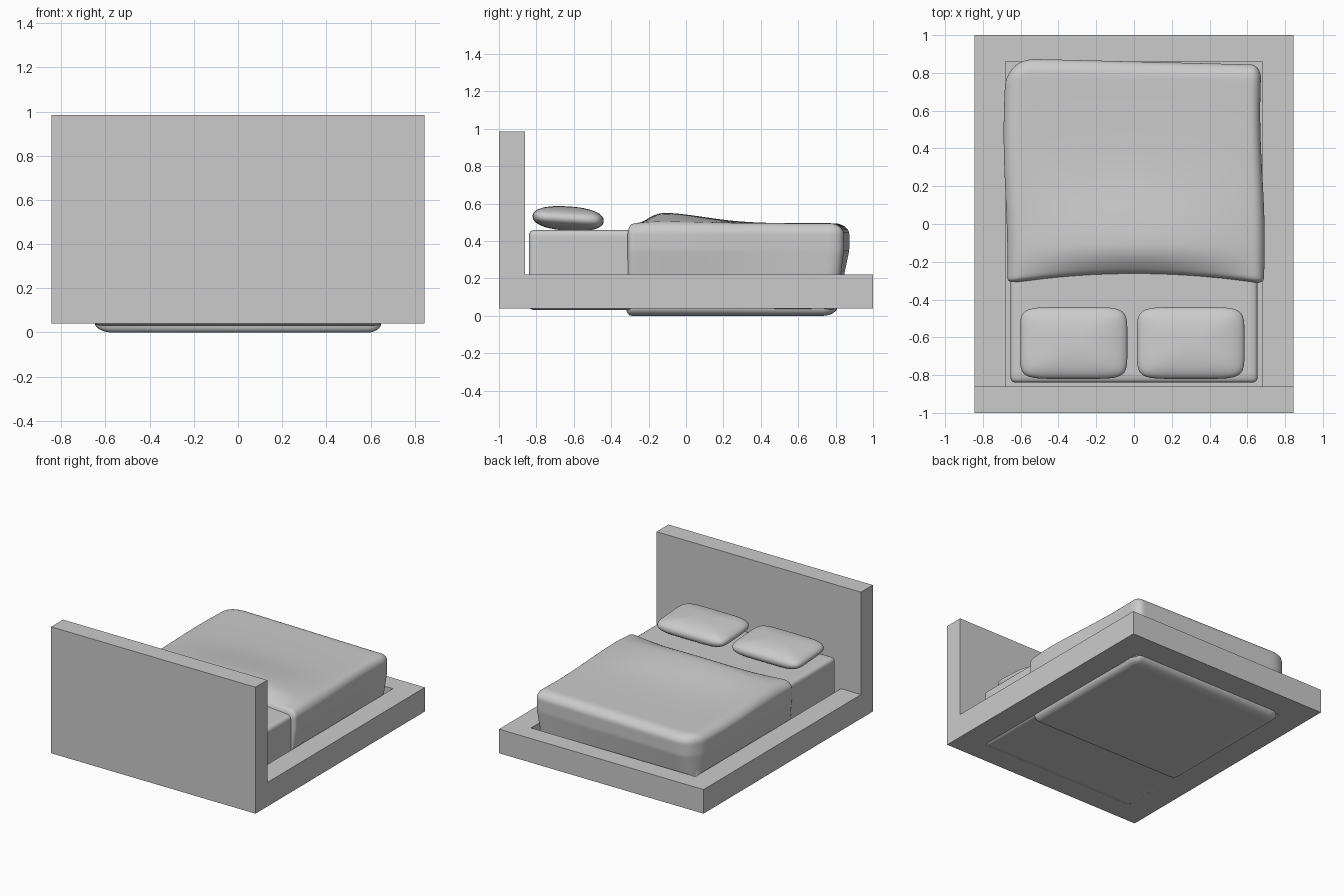
import bpy, bmesh, math
from mathutils import Vector

if "Cube" in bpy.data.objects:
    bpy.data.objects.remove(bpy.data.objects["Cube"])


def add_mesh(name, bm, smooth=False):
    bmesh.ops.recalc_face_normals(bm, faces=bm.faces)
    me = bpy.data.meshes.new(name)
    bm.to_mesh(me)
    bm.free()
    for p in me.polygons:
        p.use_smooth = smooth
    ob = bpy.data.objects.new(name, me)
    bpy.context.collection.objects.link(ob)
    return ob


def grid_cube(n):
    """Dense cube spanning -1..1, vertices clustered toward its edges."""
    bm = bmesh.new()
    bmesh.ops.create_cube(bm, size=2)
    bmesh.ops.subdivide_edges(bm, edges=bm.edges[:], cuts=n, use_grid_fill=True)
    for v in bm.verts:
        v.co = Vector([math.sin(c * math.pi / 2) for c in v.co])
    return bm


def rounded_box(name, lo, hi, r_lo, r_hi, n, deform=None):
    bm = grid_cube(n)
    for v in bm.verts:
        q, d = Vector(), Vector()
        rad = [1, 1, 1]
        for i in range(3):
            p = lo[i] + (v.co[i] + 1) / 2 * (hi[i] - lo[i])
            q[i] = min(max(p, lo[i] + r_lo[i]), hi[i] - r_hi[i])
            rad[i] = r_lo[i] if p < q[i] else r_hi[i]
            d[i] = (p - q[i]) / rad[i]
        d.normalize()
        v.co = Vector([q[i] + d[i] * rad[i] for i in range(3)])
        if deform:
            v.co = Vector(deform(*v.co))
    return add_mesh(name, bm, True)


# Bed frame and headboard: L profile extruded across x
bm = bmesh.new()
profile = [(-1, .04), (1, .04), (1, .22), (-.86, .22), (-.86, .985), (-1, .985)]
face = bm.faces.new([bm.verts.new((-.845, y, z)) for y, z in profile])
ext = bmesh.ops.extrude_face_region(bm, geom=[face])
bmesh.ops.translate(bm, vec=(1.69, 0, 0),
                    verts=[g for g in ext['geom'] if isinstance(g, bmesh.types.BMVert)])
frame = add_mesh("bed_frame", bm)

# Recess for the mattress
bm = bmesh.new()
bmesh.ops.create_cube(bm, size=1)
for v in bm.verts:
    v.co = (v.co.x * 1.36, v.co.y * 1.72, .30 + v.co.z * .40)
cutter = add_mesh("recess_cutter", bm)
cutter.hide_render = True
mod = frame.modifiers.new("recess", 'BOOLEAN')
mod.operation, mod.solver, mod.object = 'DIFFERENCE', 'EXACT', cutter
bpy.context.view_layer.objects.active = frame
bpy.ops.object.modifier_apply(modifier=mod.name)
bpy.data.objects.remove(cutter)

# Mattress
rounded_box("mattress", (-.655, -.84, .03), (.655, .80, .46), (.03,) * 3, (.03,) * 3, 24)


# Blanket: sagging rear edge, raised fold in the middle of the front edge
def drape(x, y, z):
    t = min(max((y + .3) / 1.15, 0), 1)
    up = min(max(z / .35, 0), 1)
    side = max(0, 1 - (x / .69) ** 2)
    top = min(max((z - .25) / .22, 0), 1)
    front = max(0, 1 - t * 4)
    if y > -.13:
        bump = .055 * math.exp(-((y + .13) / .32) ** 2)
    else:
        bump = .055 - .09 * ((-.13 - y) / .19) ** 2
    nx = x * (1 - .055 * (1 - up))
    # wavy sides
    nx += (.012 * math.cos((y - .6) * 4.5) * -1 if x > 0
           else -.01 * math.cos((y - .5) * 4.5)) * abs(x) / .68 * up
    ny = y + t ** 3 * (-.025 * x - .07 * max(0, (-x - .52) / .16) ** 2) * up
    ny -= .06 * t ** 3 * (1 - up)
    ny += .045 * side * front * up
    return nx, ny, z + bump * side * top


rounded_box("blanket", (-.68, -.32, 0), (.68, .86, .495),
            (.08, .03, .04), (.055, .08, .06), 48, drape)

# Pillows
for name, cx in (("pillow_left", -.32), ("pillow_right", .30)):
    bm = grid_cube(22)
    for v in bm.verts:
        x, y, z = v.co
        plan = (abs(x) ** 6 + abs(y) ** 6) ** (2.3 / 6)
        s = (plan + abs(z) ** 2.3) ** (-1 / 2.3)
        x, y, z = x * s, y * s, z * s
        v.co = (cx + .285 * x, -.63 + .19 * y, .52 + .065 * z - .012 * y)
    add_mesh(name, bm, True)
